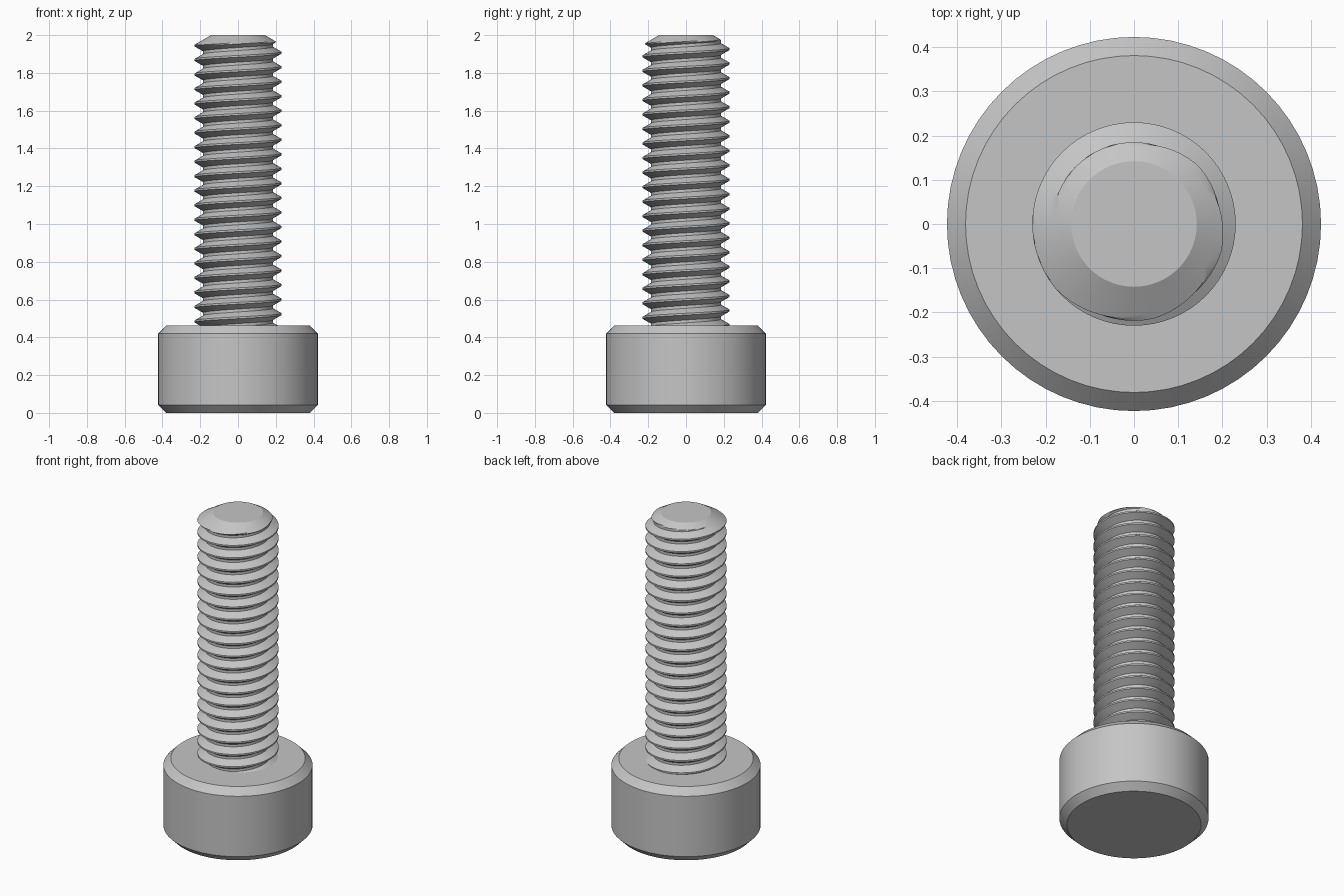
import bpy
import bmesh
from math import pi, cos, sin, tan, radians

cube = bpy.data.objects.get("Cube")
if cube:
    bpy.data.objects.remove(cube, do_unlink=True)

SIDES = 64
TOP = 2.0
HEAD_R, HEAD_H, BEVEL = 0.423, 0.4615, 0.042
MAJOR, MINOR, TIP = 0.23, 0.185, 0.142
PITCH, TURNS, START = 0.0769, 22, 0.369

steel = bpy.data.materials.new("grey_steel")
steel.use_nodes = True
steel.diffuse_color = (0.56, 0.56, 0.56, 1)
steel.node_tree.nodes["Principled BSDF"].inputs["Base Color"].default_value = steel.diffuse_color


def finish(bm, name):
    """Turn a bmesh into a smooth shaded object with sharp edges kept."""
    bmesh.ops.recalc_face_normals(bm, faces=bm.faces)
    mesh = bpy.data.meshes.new(name)
    bm.to_mesh(mesh)
    bm.free()
    mesh.materials.append(steel)
    obj = bpy.data.objects.new(name, mesh)
    bpy.context.collection.objects.link(obj)
    bpy.ops.object.select_all(action="DESELECT")
    obj.select_set(True)
    bpy.context.view_layer.objects.active = obj
    bpy.ops.object.shade_smooth_by_angle(angle=radians(25))
    return obj


def bridge(bm, a, b, closed):
    """Join two rows of vertices with quads."""
    n = len(a)
    for i in range(n if closed else n - 1):
        j = (i + 1) % n
        bm.faces.new((a[i], a[j], b[j], b[i]))


# Cylindrical head, chamfered at both ends
bm = bmesh.new()
profile = [(HEAD_R - BEVEL, 0), (HEAD_R, BEVEL),
           (HEAD_R, HEAD_H - BEVEL), (HEAD_R - BEVEL, HEAD_H)]
rings = [[bm.verts.new((r * cos(2 * pi * i / SIDES), r * sin(2 * pi * i / SIDES), z))
          for i in range(SIDES)] for r, z in profile]
for low, high in zip(rings, rings[1:]):
    bridge(bm, low, high, True)
bm.faces.new(rings[0])
bm.faces.new(rings[-1])
finish(bm, "head")

# One pitch of the thread: crest, flank, root, flank, finely divided
corners = [(-0.0625, MAJOR), (0.0625, MAJOR), (0.4, MINOR), (0.6, MINOR), (0.9375, MAJOR)]
DIV = 4
cycle = []
for (f0, r0), (f1, r1) in zip(corners, corners[1:]):
    for s in range(DIV):
        t = s / DIV
        cycle.append((f0 + (f1 - f0) * t, r0 + (r1 - r0) * t))

# Right-handed threaded shank, limited by a conical chamfer at the tip
bm = bmesh.new()
columns = []
for j in range(SIDES + 1):
    angle = 2 * pi * j / SIDES
    column = []
    for turn in range(TURNS):
        for f, r in cycle:
            z = min(START + PITCH * (turn + f + j / SIDES), TOP)
            r = min(r, TIP + (TOP - z) / tan(radians(30)))
            column.append(bm.verts.new((r * cos(angle), r * sin(angle), z)))
    columns.append(column)
for a, b in zip(columns, columns[1:]):
    bridge(bm, a, b, False)
bmesh.ops.remove_doubles(bm, verts=bm.verts, dist=0.00001)

# Flat disc closing the tip
tip = bmesh.ops.create_circle(bm, cap_ends=True, segments=SIDES, radius=TIP)["verts"]
bmesh.ops.translate(bm, verts=tip, vec=(0, 0, TOP))
bmesh.ops.remove_doubles(bm, verts=bm.verts, dist=0.0001)
finish(bm, "threaded_shank")
